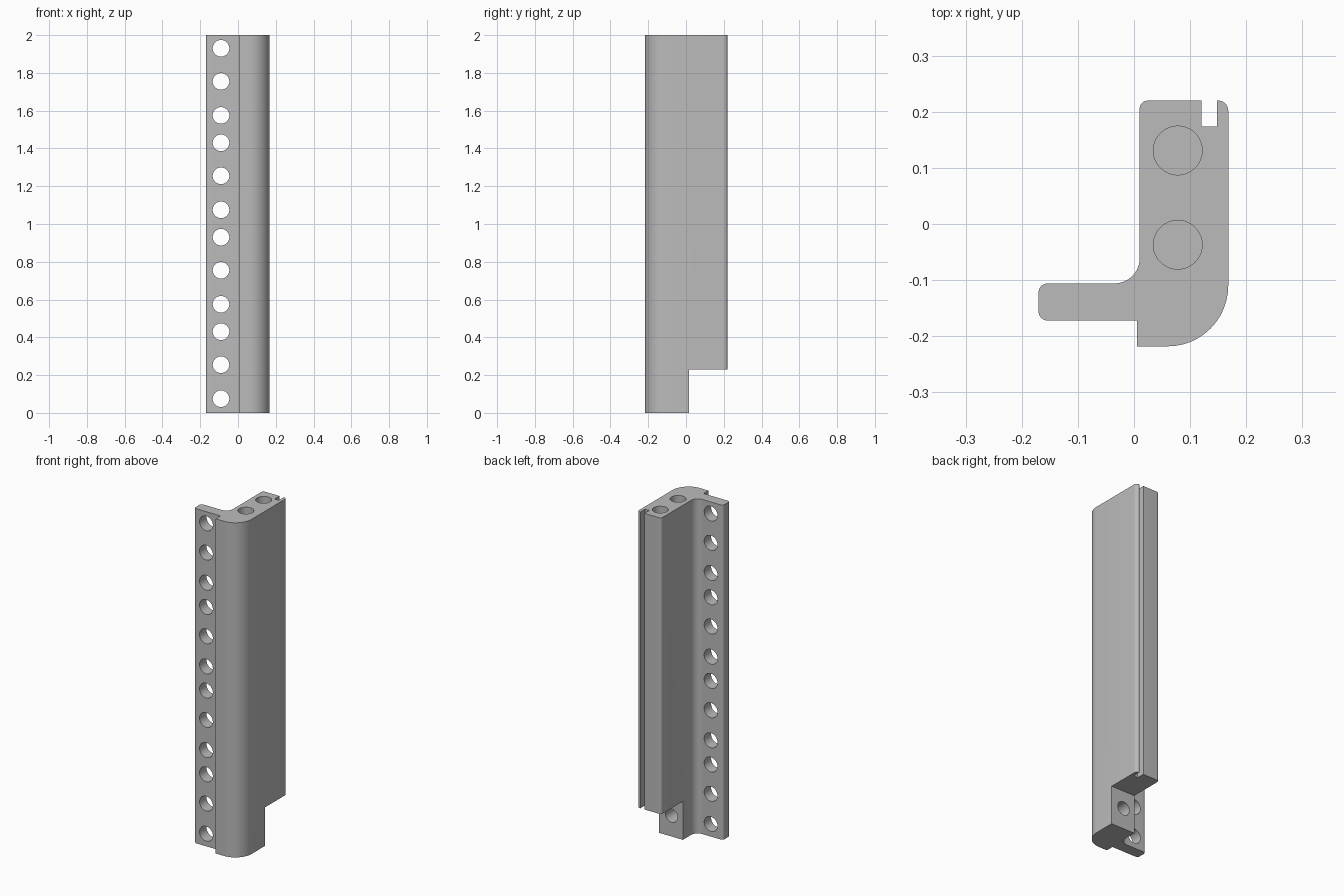
import bpy
import bmesh
from math import sin, cos, pi, radians
from mathutils import Matrix, Vector

HEIGHT = 2.0

cube = bpy.data.objects.get("Cube")
if cube:
    bpy.data.objects.remove(cube, do_unlink=True)

grey = bpy.data.materials.new("plain grey")
grey.use_nodes = True
colour = (0.5, 0.5, 0.5, 1)
grey.diffuse_color = colour
grey.node_tree.nodes["Principled BSDF"].inputs["Base Color"].default_value = colour


def rounded(corners, steps=12):
    """Turn (x, y, radius) corners into an outline with tangent arcs."""
    outline = []
    for i, (x, y, r) in enumerate(corners):
        p = Vector((x, y))
        if r == 0:
            outline.append(p)
            continue
        nxt = corners[(i + 1) % len(corners)]
        to_prev = (Vector(corners[i - 1][:2]) - p).normalized()
        to_next = (Vector(nxt[:2]) - p).normalized()
        centre = p + (to_prev + to_next) * r
        for k in range(steps + 1):
            a = pi / 2 * k / steps
            outline.append(centre - to_next * r * cos(a) - to_prev * r * sin(a))
    return outline


def make_object(name, bm):
    bmesh.ops.recalc_face_normals(bm, faces=bm.faces)
    mesh = bpy.data.meshes.new(name)
    bm.to_mesh(mesh)
    bm.free()
    mesh.materials.append(grey)
    obj = bpy.data.objects.new(name, mesh)
    bpy.context.collection.objects.link(obj)
    return obj


def add_hole(bm, centre, radius, depth, turn=0):
    matrix = Matrix.Translation(centre) @ Matrix.Rotation(turn, 4, "X")
    bmesh.ops.create_cone(bm, cap_ends=True, segments=48, radius1=radius,
                          radius2=radius, depth=depth, matrix=matrix)


# Extruded rail: thick web, rounded front corner, side flange and back slot
corners = [
    (-0.17, -0.172, 0.016), (0.005, -0.172, 0), (0.005, -0.218, 0),
    (0.168, -0.218, 0.108), (0.168, 0.22, 0.018), (0.148, 0.22, 0),
    (0.148, 0.174, 0), (0.12, 0.174, 0), (0.12, 0.22, 0),
    (0.01, 0.22, 0.015), (0.01, -0.106, 0.045), (-0.17, -0.106, 0.016),
]
bm = bmesh.new()
base = bm.faces.new([bm.verts.new((p.x, p.y, 0)) for p in rounded(corners)])
extruded = bmesh.ops.extrude_face_region(bm, geom=[base])
top_verts = [v for v in extruded["geom"] if isinstance(v, bmesh.types.BMVert)]
bmesh.ops.translate(bm, verts=top_verts, vec=(0, 0, HEIGHT))
rail = make_object("mounting_rail", bm)

# Foot notch: everything behind the step is removed at the bottom
bm = bmesh.new()
bmesh.ops.create_cube(bm, size=1, matrix=Matrix.Translation((0, 0.515, -0.27)))
notch = make_object("notch_cutter", bm)

# Flange holes in groups of three, two blind end holes, one blind foot hole
bm = bmesh.new()
for group in range(4):
    for z in (0.075, 0.255, 0.43):
        add_hole(bm, (-0.09, -0.14, z + group * 0.5), 0.044, 0.2, pi / 2)
for y in (-0.037, 0.131):
    add_hole(bm, (0.078, y, HEIGHT), 0.0435, 0.5)
add_hole(bm, (0.085, 0.015, 0.125), 0.04, 0.24, pi / 2)
holes = make_object("hole_cutter", bm)

bpy.context.view_layer.objects.active = rail
for cutter in (notch, holes):
    cutter.hide_render = True
    mod = rail.modifiers.new(cutter.name, "BOOLEAN")
    mod.operation = "DIFFERENCE"
    mod.solver = "EXACT"
    mod.object = cutter
    bpy.ops.object.modifier_apply(modifier=mod.name)
    bpy.data.objects.remove(cutter, do_unlink=True)

bpy.ops.object.select_all(action="DESELECT")
rail.select_set(True)
bpy.ops.object.shade_smooth_by_angle(angle=radians(30))
